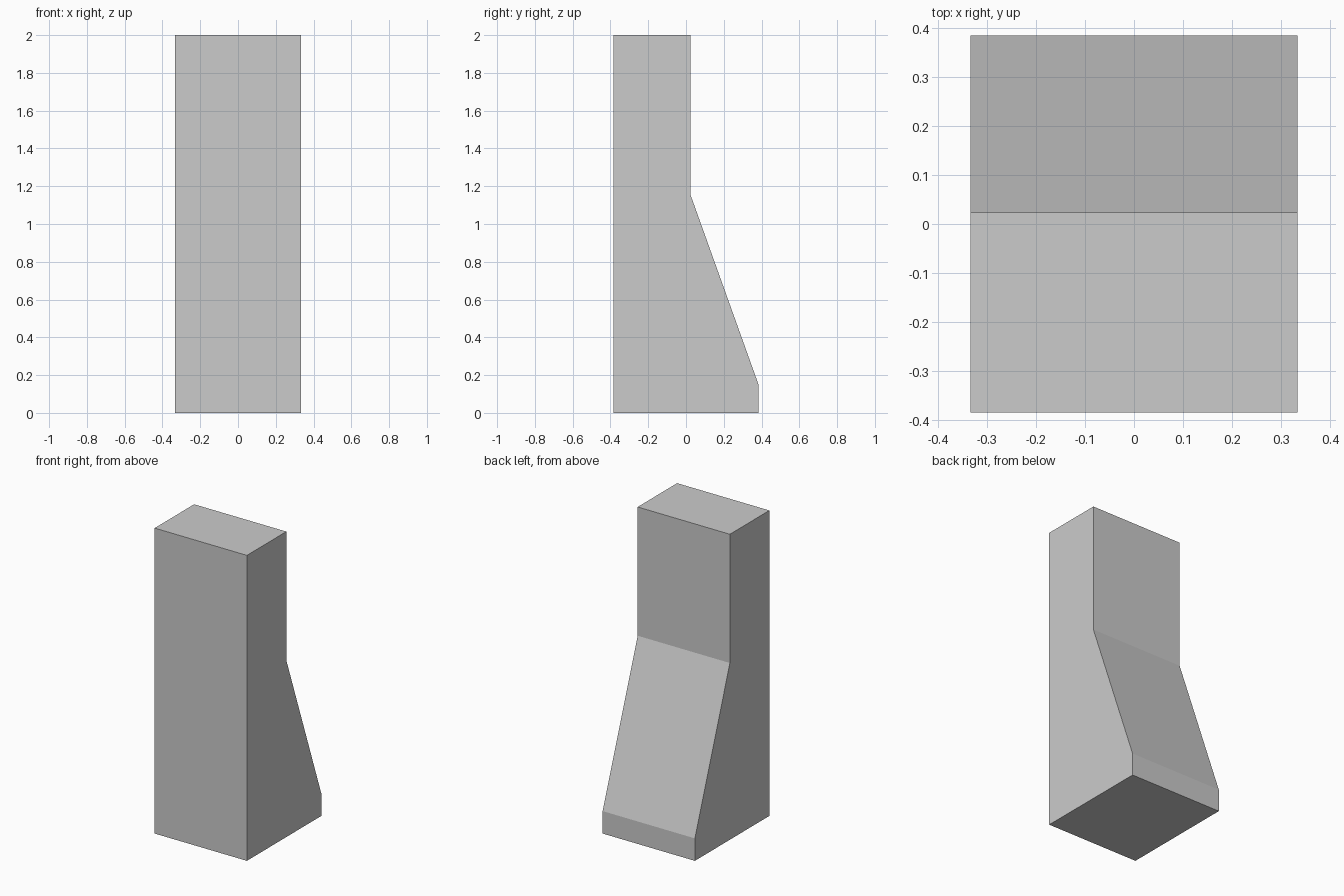
import bpy
import bmesh

if "Cube" in bpy.data.objects:
    bpy.data.objects.remove(bpy.data.objects["Cube"])

HALF_WIDTH = 0.334

# Side profile (y, z): straight front, sloped back with a short vertical foot
PROFILE = [(-0.385, 0), (0.385, 0), (0.385, 0.147),
           (0.023, 1.157), (0.023, 2), (-0.385, 2)]


def extrude_profile(name, profile, half_width):
    bm = bmesh.new()
    face = bm.faces.new([bm.verts.new((-half_width, y, z)) for y, z in profile])
    result = bmesh.ops.extrude_face_region(bm, geom=[face])
    verts = [v for v in result["geom"] if isinstance(v, bmesh.types.BMVert)]
    bmesh.ops.translate(bm, verts=verts, vec=(2 * half_width, 0, 0))
    # Keep a closed shell with both end caps
    if len(bm.faces) < len(profile) + 2:
        bmesh.ops.holes_fill(bm, edges=bm.edges)
    bmesh.ops.recalc_face_normals(bm, faces=bm.faces)
    mesh = bpy.data.meshes.new(name)
    bm.to_mesh(mesh)
    bm.free()
    obj = bpy.data.objects.new(name, mesh)
    bpy.context.collection.objects.link(obj)
    return obj


# Single solid pillar with a sloped buttress at the back
extrude_profile("buttress_pillar", PROFILE, HALF_WIDTH)
